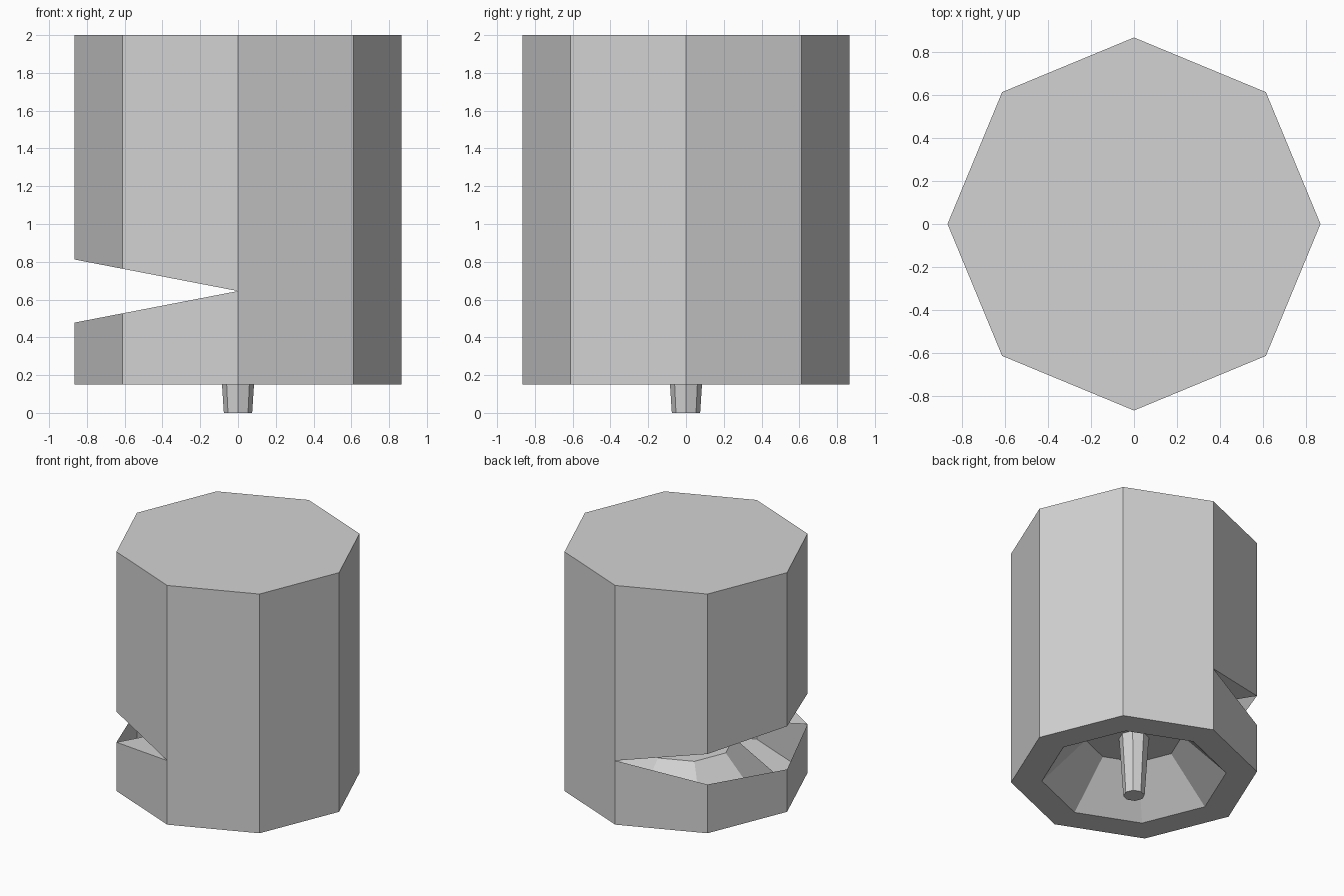
import bpy, bmesh
from math import cos, sin, pi

cube = bpy.data.objects.get("Cube")
if cube:
    bpy.data.objects.remove(cube, do_unlink=True)

SIDES = 8
RADIUS = 0.865
BOTTOM, TOP, SEAM = 0.15, 2.0, 0.645
CAP_Z = 0.465
SLOPE = 0.193

grey = bpy.data.materials.new("light_grey")
grey.use_nodes = True
colour = (0.65, 0.65, 0.65, 1)
grey.diffuse_color = colour
grey.node_tree.nodes["Principled BSDF"].inputs["Base Color"].default_value = colour


def ring(bm, r, height):
    """Octagon of vertices; height is a function of x."""
    verts = []
    for i in range(SIDES):
        a = 2 * pi * i / SIDES
        x, y = r * cos(a), r * sin(a)
        verts.append(bm.verts.new((x, y, height(x))))
    return verts


def flat(z):
    return lambda x: z


def bridge(bm, low, high):
    """Wall between two rings, facing outward when low is below high."""
    for i in range(SIDES):
        j = (i + 1) % SIDES
        bm.faces.new((low[i], low[j], high[j], high[i]))


def finish(bm, name):
    bmesh.ops.remove_doubles(bm, verts=bm.verts, dist=0.0005)
    mesh = bpy.data.meshes.new(name)
    bm.to_mesh(mesh)
    bm.free()
    mesh.materials.append(grey)
    obj = bpy.data.objects.new(name, mesh)
    bpy.context.collection.objects.link(obj)
    return obj


# Thin-walled body with a wedge-shaped mouth open on the -x side
bm = bmesh.new()
base = ring(bm, RADIUS, flat(BOTTOM))
lower_lip = ring(bm, RADIUS, lambda x: SEAM + SLOPE * min(x, 0))
upper_lip = ring(bm, RADIUS, lambda x: SEAM - SLOPE * min(x, 0))
crown = ring(bm, RADIUS, flat(TOP))
bridge(bm, base, lower_lip)
bridge(bm, upper_lip, crown)
bm.faces.new(crown)

# Partial webs reaching from the mouth corners to the axis
axis = bm.verts.new((0, 0, SEAM))
bm.faces.new((axis, lower_lip[5], lower_lip[6]))
bm.faces.new((axis, upper_lip[3], upper_lip[2]))
bm.faces.new((axis, upper_lip[6], upper_lip[5]))

# Flat foot rim, tapered recess and its roof
recess = ring(bm, 0.648, flat(BOTTOM))
neck = ring(bm, 0.34, flat(CAP_Z))
bridge(bm, recess, base)
bridge(bm, neck, recess)
bm.faces.new(list(reversed(neck)))
finish(bm, "body")

# Tapered pin hanging from the recess roof
bm = bmesh.new()
tip = ring(bm, 0.075, flat(0))
root = ring(bm, 0.105, flat(CAP_Z))
bridge(bm, tip, root)
bm.faces.new(list(reversed(tip)))
bm.faces.new(root)
finish(bm, "pin")
